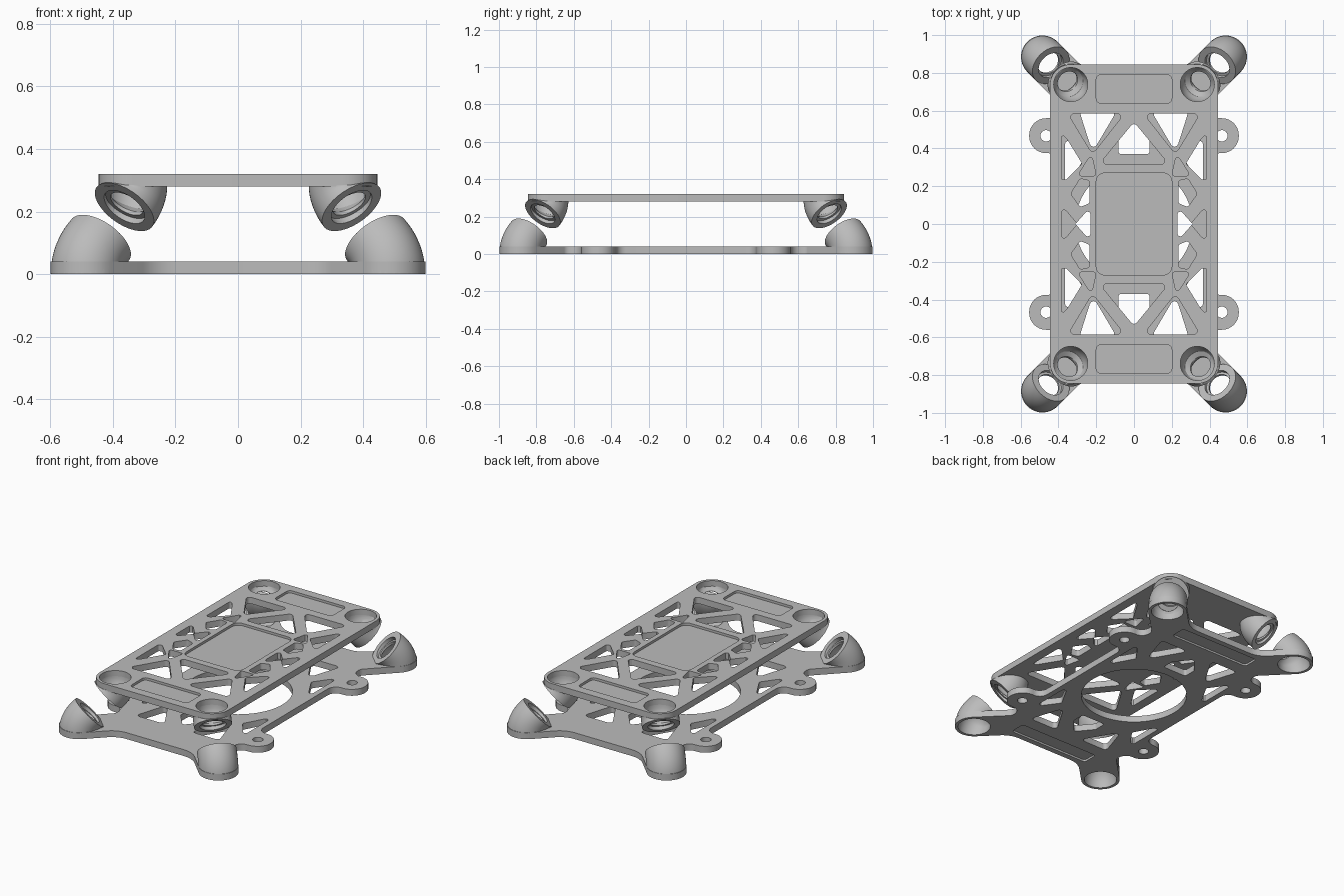
import bpy, bmesh
from math import sin, cos, pi, radians, tan
from mathutils import Vector

cube = bpy.data.objects.get("Cube")
if cube:
    bpy.data.objects.remove(cube, do_unlink=True)

grey = bpy.data.materials.new("matte_grey")
grey.use_nodes = True
grey.diffuse_color = (0.5, 0.5, 0.5, 1)
grey.node_tree.nodes["Principled BSDF"].inputs["Base Color"].default_value = (0.5, 0.5, 0.5, 1)

QUADS = [(1, 1), (1, -1), (-1, -1), (-1, 1)]


def finish(ob):
    """Clean, shade and colour one object."""
    bm = bmesh.new()
    bm.from_mesh(ob.data)
    bmesh.ops.remove_doubles(bm, verts=bm.verts, dist=0.0002)
    bmesh.ops.recalc_face_normals(bm, faces=bm.faces)
    bm.to_mesh(ob.data)
    bm.free()
    ob.data.materials.clear()
    ob.data.materials.append(grey)
    bpy.ops.object.select_all(action='DESELECT')
    ob.select_set(True)
    bpy.context.view_layer.objects.active = ob
    bpy.ops.object.shade_smooth_by_angle(angle=radians(32))


def rounded(corners, steps=8):
    """Polygon whose corners (x, y, radius) become arcs."""
    out = []
    for i, (x, y, r) in enumerate(corners):
        p = Vector((x, y))
        a = (Vector(corners[i - 1][:2]) - p).normalized()
        b = (Vector(corners[(i + 1) % len(corners)][:2]) - p).normalized()
        half = a.angle(b) / 2
        mid = p + (a + b).normalized() * r / sin(half)
        start = p + a * r / tan(half) - mid
        end = p + b * r / tan(half) - mid
        sweep = pi - 2 * half
        for k in range(steps + 1):
            f = k / steps
            q = mid + (start * sin((1 - f) * sweep) + end * sin(f * sweep)) / sin(sweep)
            if not out or (q - out[-1]).length > 0.0005:
                out.append(q)
    if (out[0] - out[-1]).length < 0.0005:
        out.pop()
    return out


def circle(x, y, r, n=48):
    return [Vector((x + r * cos(2 * pi * k / n), y + r * sin(2 * pi * k / n))) for k in range(n)]


def box(y, w, h, r):
    return rounded([(sx * w, y + sy * h, r) for sx, sy in QUADS])


def mirrored(loop, both=True):
    """Copies of a loop in every quarter, or only front and back."""
    signs = QUADS if both else QUADS[:2]
    return [[Vector((p.x * sx, p.y * sy)) for p in loop] for sx, sy in signs]


def window(points, r=0.015):
    return rounded([(x, y, r) for x, y in points], 4)


def plate(name, loops, z0, z1):
    """Flat slab filled between an outline and its openings."""
    cu = bpy.data.curves.new(name, 'CURVE')
    cu.dimensions = '2D'
    cu.fill_mode = 'BOTH'
    cu.extrude = (z1 - z0) / 2
    for loop in loops:
        sp = cu.splines.new('POLY')
        sp.points.add(len(loop) - 1)
        for pt, p in zip(sp.points, loop):
            pt.co = (p.x, p.y, 0, 1)
        sp.use_cyclic_u = True
    ob = bpy.data.objects.new(name, cu)
    bpy.context.collection.objects.link(ob)
    bpy.ops.object.select_all(action='DESELECT')
    ob.select_set(True)
    bpy.context.view_layer.objects.active = ob
    bpy.ops.object.convert(target='MESH')
    ob = bpy.context.view_layer.objects.active
    for v in ob.data.vertices:
        v.co.z += (z0 + z1) / 2
    finish(ob)


def socket(name, base, bend_z, face, radius, rim, neck, mouth, sx, sy):
    """Hollow bent tube from a flat base ring to a face tilted 45 degrees."""
    b, e = Vector(base), Vector(face)
    c = Vector((b.x, b.y, bend_z))
    profile = [(k / 10, radius) for k in range(11)]
    profile += [(1, rim), (0.86, rim), (0.86, neck), (0.76, neck)]
    profile += [(f, mouth + (neck - mouth) * f * f) for f in (0.6, 0.45, 0.3, 0.15, 0)]
    n = 48
    bm = bmesh.new()
    rings = []
    for f, r in profile:
        mid = b * (1 - f) ** 2 + c * 2 * f * (1 - f) + e * f * f
        t = f * pi / 4
        u = Vector((cos(t), cos(t), sin(t) * 2 ** 0.5)) / 2 ** 0.5
        v = Vector((-1, 1, 0)) / 2 ** 0.5
        ring = []
        for k in range(n):
            p = mid + r * (u * cos(2 * pi * k / n) + v * sin(2 * pi * k / n))
            ring.append(bm.verts.new((p.x * sx, p.y * sy, p.z)))
        rings.append(ring)
    for i, ring in enumerate(rings):
        nxt = rings[(i + 1) % len(rings)]
        for k in range(n):
            j = (k + 1) % n
            bm.faces.new((ring[k], ring[j], nxt[j], nxt[k]))
    me = bpy.data.meshes.new(name)
    bm.to_mesh(me)
    bm.free()
    ob = bpy.data.objects.new(name, me)
    bpy.context.collection.objects.link(ob)
    finish(ob)


# Lower plate: arms at the corners, eared tabs on the sides
quarter = [(0.26, 0.82, 0.15), (0.485, 1.045, 0.113), (0.645, 0.885, 0.113), (0.4, 0.64, 0.04),
           (0.4, 0.56, 0.055), (0.555, 0.56, 0.09), (0.555, 0.375, 0.09), (0.4, 0.375, 0.055)]
corners = []
for i, (sx, sy) in enumerate(QUADS):
    part = [(x * sx, y * sy, r) for x, y, r in quarter]
    corners += part[::-1] if i % 2 else part
lower = [rounded(corners), circle(0, 0, 0.31, 72)]
lower += mirrored(circle(0.485, 0.885, 0.095))
lower += mirrored(circle(0.465, 0.467, 0.03, 24))
lower += mirrored(window([(0.09, 0.6), (0.29, 0.6), (0.22, 0.38)], 0.02))
lower += mirrored(window([(0.365, 0.17), (0.365, 0.47), (0.27, 0.34)]))
lower += mirrored(window([(0, 0.55), (0.083, 0.45), (0.083, 0.37), (-0.083, 0.37), (-0.083, 0.45)]), False)
lower_slots = mirrored(box(0.735, 0.28, 0.05, 0.02), False)
plate("lower_plate_skin", lower + lower_slots, 0, 0.012)
plate("lower_plate", lower, 0.012, 0.04)

# Upper plate: braced windows and shallow pockets
upper = [rounded([(sx * 0.445, sy * 0.845, 0.11) for sx, sy in QUADS], 12)]
upper += mirrored(circle(0.335, 0.738, 0.09))
upper += mirrored(window([(0.05, 0.585), (0.35, 0.585), (0.22, 0.37)], 0.02))
upper += mirrored(window([(0.385, 0.48), (0.355, 0.45), (0.275, 0.32), (0.36, 0.235), (0.385, 0.235)], 0.01))
upper += mirrored(window([(0.225, 0.37), (0.3, 0.255), (0.2, 0.255)][::-1], 0.012))
upper += mirrored(window([(0.235, 0.23), (0.285, 0.24), (0.335, 0.16), (0.285, 0.09), (0.235, 0.11)]))
upper += mirrored(window([(0, 0.54), (0.185, 0.315), (-0.185, 0.315)], 0.02), False)
for s in (1, -1):
    upper.append(window([(s * 0.385, 0.1), (s * 0.385, -0.1), (s * 0.3, 0)]))
    upper.append(window([(s * 0.23, 0.09), (s * 0.23, -0.09), (s * 0.31, 0)]))
pockets = [box(0, 0.2, 0.27, 0.045)] + mirrored(box(0.715, 0.2, 0.075, 0.025), False)
plate("upper_plate", upper, 0.28, 0.305)
plate("upper_plate_skin", upper + pockets, 0.305, 0.32)

# Damper sockets on every corner of both plates
for sx, sy in QUADS:
    where = ("back" if sy > 0 else "front") + ("_left" if sx > 0 else "_right")
    socket("lower_socket_" + where, (0.485, 0.885, 0), 0.065, (0.44, 0.84, 0.11),
           0.113, 0.075, 0.062, 0.095, sx, sy)
    socket("upper_socket_" + where, (0.335, 0.738, 0.285), 0.25, (0.363, 0.766, 0.215),
           0.109, 0.075, 0.058, 0.09, sx, sy)
